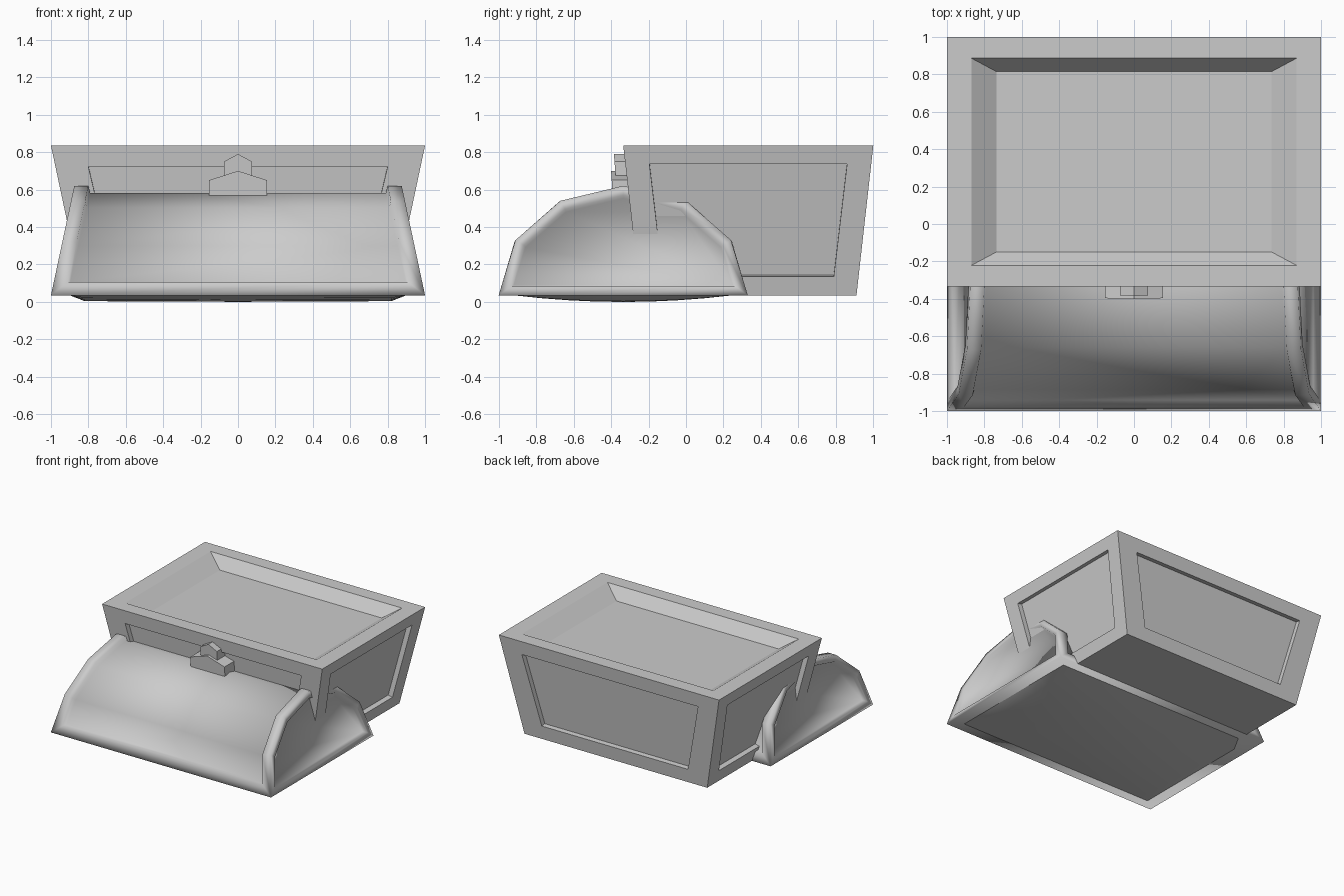
import bpy, bmesh
from mathutils import Vector

if "Cube" in bpy.data.objects:
    bpy.data.objects.remove(bpy.data.objects["Cube"])


def finish(bm, name, smooth=None):
    bmesh.ops.recalc_face_normals(bm, faces=bm.faces)
    me = bpy.data.meshes.new(name)
    bm.to_mesh(me)
    bm.free()
    ob = bpy.data.objects.new(name, me)
    bpy.context.collection.objects.link(ob)
    if smooth:
        bpy.ops.object.select_all(action='DESELECT')
        ob.select_set(True)
        bpy.context.view_layer.objects.active = ob
        bpy.ops.object.shade_smooth_by_angle(angle=smooth)
    return ob


def loft(bm, rings, cap=True):
    """Join equal-length closed rings of points; returns side faces and caps."""
    vs = [[bm.verts.new(p) for p in r] for r in rings]
    n = len(vs[0])
    sides = [bm.faces.new((a[i], a[(i + 1) % n], b[(i + 1) % n], b[i]))
             for a, b in zip(vs, vs[1:]) for i in range(n)]
    caps = [bm.faces.new(vs[0][::-1]), bm.faces.new(vs[-1])] if cap else []
    return sides, caps


def scaled_inset(bm, f, scale, move=Vector()):
    """Inset a face, with its inner copy scaled about the centre and moved."""
    old = [v.co.copy() for v in f.verts]
    c = sum(old, Vector()) / len(old)
    bmesh.ops.inset_individual(bm, faces=[f], thickness=0.01, depth=0)
    for v in f.verts:
        p = min(old, key=lambda o: (o - v.co).length)
        v.co = c + Vector([s * d for s, d in zip(scale, p - c)]) + move


# tapered chest body with sunken panels
def rect(x, y0, y1, z):
    return [(-x, y0, z), (x, y0, z), (x, y1, z), (-x, y1, z)]

bm = bmesh.new()
sides, caps = loft(bm, [rect(0.83, -0.245, 0.91, 0.035), rect(1, -0.335, 1, 0.835)])
bmesh.ops.recalc_face_normals(bm, faces=bm.faces)
for f in sides:
    n = f.normal.copy()
    scaled_inset(bm, f, (0.8, 0.72, 0.72) if abs(n.y) > abs(n.x) else (0.75, 0.79, 0.75))
    scaled_inset(bm, f, (1, 1, 1), n * -0.04)
top = caps[1]
scaled_inset(bm, top, (0.87, 0.83, 1))
scaled_inset(bm, top, (0.845, 0.87, 1), Vector((0, 0, -0.09)))
finish(bm, "chest_body")

# barrel lid resting in front, with raised rims round each panel
arch = [(-1, 0.035), (-0.91, 0.33), (-0.67, 0.54), (-0.335, 0.62),
        (0, 0.54), (0.24, 0.33), (0.33, 0.035)]
bm = bmesh.new()
sides, caps = loft(bm, [[(s * (1 - 0.213 * (z - 0.035)), y, z) for y, z in arch]
                        for s in (-1, 1)])
bmesh.ops.recalc_face_normals(bm, faces=bm.faces)
barrel = sides[:-1]
for region, rim, depth in ((barrel, 0.075, 0.035), ([caps[0]], 0.05, 0.03),
                           ([caps[1]], 0.05, 0.03)):
    for t, d in ((rim, 0), (0.01, -depth)):
        bmesh.ops.inset_region(bm, faces=region, thickness=t, depth=d,
                               use_boundary=True, use_even_offset=True)
finish(bm, "chest_lid", 1.9)

# shallow bulged underside of the lid
bm = bmesh.new()
grid = []
for x, h in ((-0.9, 0), (-0.82, 0.9), (0, 1), (0.82, 0.9), (0.9, 0)):
    row = []
    for i in range(9):
        t = i / 4 - 1
        row.append(bm.verts.new((x, -0.335 + 0.58 * t, 0.035 - 0.035 * h * (1 - t * t))))
    grid.append(row)
for a, b in zip(grid, grid[1:]):
    for i in range(8):
        bm.faces.new((a[i], a[i + 1], b[i + 1], b[i]))
bmesh.ops.remove_doubles(bm, verts=bm.verts, dist=0.0001)
ob = finish(bm, "lid_underside", 0.6)
if sum(p.normal.z for p in ob.data.polygons) > 0:
    ob.data.flip_normals()


# latch: two pointed plates, one stacked above the other
def pointed_plate(name, w, z0, z1, peak, y_top, y_low):
    outline = [(-w, z0), (w, z0), (w, z1), (0, peak), (-w, z1)]
    bm = bmesh.new()
    loft(bm, [[(x, y_low + (y_top - y_low) * (z - z0) / (peak - z0), z) for x, z in outline],
              [(x, -0.25, z) for x, z in outline]])
    finish(bm, name, 0.5)

pointed_plate("latch_base", 0.155, 0.55, 0.65, 0.7, -0.4, -0.39)
pointed_plate("latch_tongue", 0.075, 0.6, 0.75, 0.79, -0.385, -0.37)
